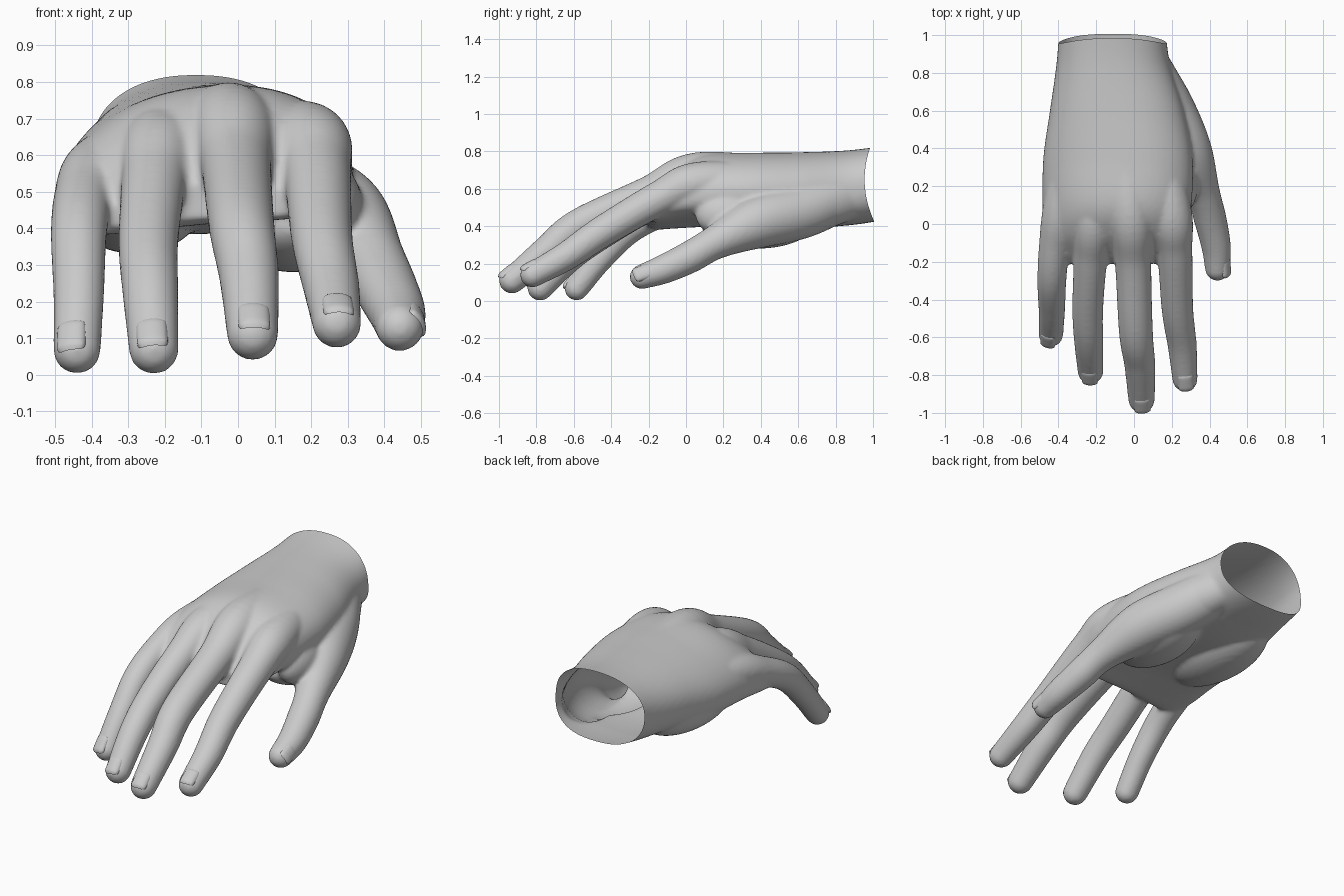
import bpy, bmesh, math
from mathutils import Vector

cube = bpy.data.objects.get("Cube")
if cube:
    bpy.data.objects.remove(cube, do_unlink=True)

# One skin colour
GREY = (0.6, 0.6, 0.6, 1)
skin_mat = bpy.data.materials.new("skin_grey")
skin_mat.use_nodes = True
skin_mat.diffuse_color = GREY
for node in skin_mat.node_tree.nodes:
    if node.type == 'BSDF_PRINCIPLED':
        node.inputs["Base Color"].default_value = GREY

UP = Vector((0, 0, 1))
SIDES = 28


def spline(keys, steps=8):
    """Smooth Catmull-Rom samples through key vectors of any size."""
    keys = [Vector(k) for k in keys]
    pts = [2 * keys[0] - keys[1]] + keys + [2 * keys[-1] - keys[-2]]
    out = []
    for a, b, c, d in zip(pts, pts[1:], pts[2:], pts[3:]):
        for i in range(steps):
            t = i / steps
            out.append(0.5 * (2 * b + (c - a) * t + (2 * a - 5 * b + 4 * c - d) * t ** 2
                              + (3 * b - a - 3 * c + d) * t ** 3))
    return out + [keys[-1]]


def skin(bm, rings):
    """Closed tube through a list of point rings."""
    rows = [[bm.verts.new(p) for p in ring] for ring in rings]
    for r1, r2 in zip(rows, rows[1:]):
        for i in range(len(r1)):
            j = (i + 1) % len(r1)
            bm.faces.new((r1[i], r1[j], r2[j], r2[i]))
    bm.faces.new(rows[0][::-1])
    bm.faces.new(rows[-1])


def digit(bm, keys):
    """Round-ended finger from (x, y, z, radius) joints."""
    pts = spline(keys)
    end, prev = pts[-1], pts[-2]
    tip_dir = (end.xyz - prev.xyz).normalized()
    for i in range(1, 9):
        a = math.pi / 2 * i / 8.3
        pts.append(Vector((*(end.xyz + tip_dir * end.w * math.sin(a)), end.w * math.cos(a))))
    rings = []
    for i, p in enumerate(pts):
        t = (pts[min(i + 1, len(pts) - 1)].xyz - pts[max(i - 1, 0)].xyz).normalized()
        side = t.cross(UP).normalized()
        norm = side.cross(t)
        rings.append([p.xyz + p.w * (math.cos(a) * side + math.sin(a) * norm)
                      for a in (math.tau * k / SIDES for k in range(SIDES))])
    skin(bm, rings)


def palm(bm, keys):
    """Arched palm from (y, centre x, half width, centre z, half height, tilt, arch)."""
    rings = []
    for y, cx, a, cz, b, tilt, arch in spline(keys):
        ring = []
        for k in range(64):
            ang = math.tau * k / 64
            c, s = math.cos(ang), math.sin(ang)
            u = math.copysign(abs(c) ** 0.85, c)
            v = math.copysign(abs(s) ** 0.85, s)
            ring.append((cx + a * u, y, cz + b * v + tilt * u - arch * u * u))
        rings.append(ring)
    skin(bm, rings)


def pad(bm, centre, size):
    """Soft fleshy mound."""
    made = bmesh.ops.create_uvsphere(bm, u_segments=32, v_segments=16, radius=1)["verts"]
    bmesh.ops.scale(bm, vec=size, verts=made)
    bmesh.ops.translate(bm, vec=centre, verts=made)


def nail(name, keys, facing, width=0.78, length=0.052):
    """Curved rounded plate lying on the last joint."""
    end, prev = Vector(keys[-1]), Vector(keys[-2])
    t = (end.xyz - prev.xyz).normalized()
    n = Vector(facing)
    n = (n - t * n.dot(t)).normalized()
    side = t.cross(n)
    bm = bmesh.new()
    count = 14
    grid = []
    for i in range(count + 1):
        row = []
        for j in range(count + 1):
            u, v = 2 * i / count - 1, 2 * j / count - 1
            edge = max(abs(u), abs(v)) ** 6
            uu = u * math.sqrt(1 - 0.28 * v ** 4)
            vv = v * math.sqrt(1 - 0.28 * u ** 4)
            r = end.w + 0.005 - 0.012 * edge
            a = uu * width
            row.append(bm.verts.new(end.xyz + t * (vv * length - 0.008)
                                    + r * (math.cos(a) * n + math.sin(a) * side)))
        grid.append(row)
    for i in range(count):
        for j in range(count):
            bm.faces.new((grid[i][j], grid[i + 1][j], grid[i + 1][j + 1], grid[i][j + 1]))
    bm.normal_update()
    if sum((f.normal.dot(n) for f in bm.faces)) < 0:
        bmesh.ops.reverse_faces(bm, faces=bm.faces[:])
    add_object(name, bm)


def add_object(name, bm):
    mesh = bpy.data.meshes.new(name)
    bm.to_mesh(mesh)
    bm.free()
    mesh.materials.clear()
    mesh.materials.append(skin_mat)
    for poly in mesh.polygons:
        poly.use_smooth = True
        poly.material_index = 0
    obj = bpy.data.objects.new(name, mesh)
    bpy.context.scene.collection.objects.link(obj)
    return obj


# Digits: buried root, knuckle, joints, tip
DIGITS = {
    "index": ([(0.10, 0.5, 0.63, 0.10), (0.19, 0.07, 0.63, 0.115), (0.215, -0.14, 0.55, 0.094),
               (0.23, -0.45, 0.37, 0.084), (0.255, -0.64, 0.24, 0.077), (0.27, -0.82, 0.14, 0.067)],
              (0.05, -0.2, 1)),
    "middle": ([(-0.06, 0.5, 0.67, 0.10), (-0.02, 0.06, 0.675, 0.12), (-0.005, -0.2, 0.57, 0.097),
                (0.01, -0.57, 0.405, 0.09), (0.03, -0.74, 0.27, 0.082), (0.04, -0.93, 0.11, 0.07)],
               (0.05, -0.2, 1)),
    "ring": ([(-0.17, 0.5, 0.64, 0.10), (-0.21, 0.05, 0.62, 0.112), (-0.23, -0.18, 0.525, 0.09),
              (-0.245, -0.45, 0.36, 0.082), (-0.24, -0.62, 0.235, 0.077), (-0.23, -0.78, 0.07, 0.068)],
             (-0.1, -0.2, 1)),
    "little": ([(-0.30, 0.5, 0.59, 0.10), (-0.38, 0.1, 0.55, 0.1), (-0.42, -0.11, 0.485, 0.083),
                (-0.435, -0.3, 0.385, 0.077), (-0.435, -0.46, 0.225, 0.07), (-0.44, -0.585, 0.068, 0.065)],
               (-0.25, -0.2, 1)),
    "thumb": ([(0.05, 0.85, 0.57, 0.13), (0.17, 0.62, 0.48, 0.145), (0.275, 0.38, 0.42, 0.14),
               (0.365, 0.16, 0.315, 0.092), (0.405, 0.02, 0.235, 0.086), (0.435, -0.12, 0.17, 0.078),
               (0.442, -0.235, 0.13, 0.066)],
              (0.9, 0, 0.4)),
}

bm = bmesh.new()
for keys, facing in DIGITS.values():
    digit(bm, keys)

# Palm from wrist to finger webs
palm(bm, [
    (1.05, -0.115, 0.28, 0.64, 0.195, 0.0, 0.01),
    (0.85, -0.11, 0.30, 0.605, 0.20, 0.0, 0.02),
    (0.60, -0.09, 0.355, 0.59, 0.205, 0.01, 0.03),
    (0.35, -0.085, 0.395, 0.595, 0.195, 0.03, 0.05),
    (0.10, -0.09, 0.395, 0.60, 0.18, 0.04, 0.07),
    (-0.05, -0.10, 0.385, 0.56, 0.145, 0.04, 0.06),
    (-0.16, -0.105, 0.355, 0.50, 0.09, 0.03, 0.05),
    (-0.21, -0.105, 0.30, 0.475, 0.05, 0.02, 0.04),
])

# Thumb-side and outer palm mounds, thumb web
pad(bm, (0.15, 0.38, 0.41), (0.18, 0.30, 0.13))
pad(bm, (-0.28, 0.40, 0.46), (0.18, 0.36, 0.13))
pad(bm, (0.25, 0.22, 0.46), (0.09, 0.17, 0.12))
bmesh.ops.recalc_face_normals(bm, faces=bm.faces[:])
hand = add_object("hand", bm)

# Fuse the parts into one soft skin
fuse = hand.modifiers.new("fuse", 'REMESH')
fuse.mode = 'VOXEL'
fuse.voxel_size = 0.011
soft = hand.modifiers.new("soften", 'SMOOTH')
soft.factor = 0.5
soft.iterations = 8
bpy.context.view_layer.update()
fused = bpy.data.meshes.new_from_object(hand.evaluated_get(bpy.context.evaluated_depsgraph_get()))
bpy.data.objects.remove(hand, do_unlink=True)

# Open the wrist and curve its rim
bm = bmesh.new()
bm.from_mesh(fused)
bmesh.ops.bisect_plane(bm, geom=bm.verts[:] + bm.edges[:] + bm.faces[:], plane_co=(0, 0.955, 0),
                       plane_no=(0, 1, 0), clear_outer=True)
for v in bm.verts:
    if v.co.y > 0.8:
        v.co.y += (v.co.y - 0.8) / 0.155 * 0.045 * ((v.co.z - 0.65) / 0.21) ** 2
add_object("hand", bm)

# Nails
for name, (keys, facing) in DIGITS.items():
    nail(name + "_nail", keys, facing)
